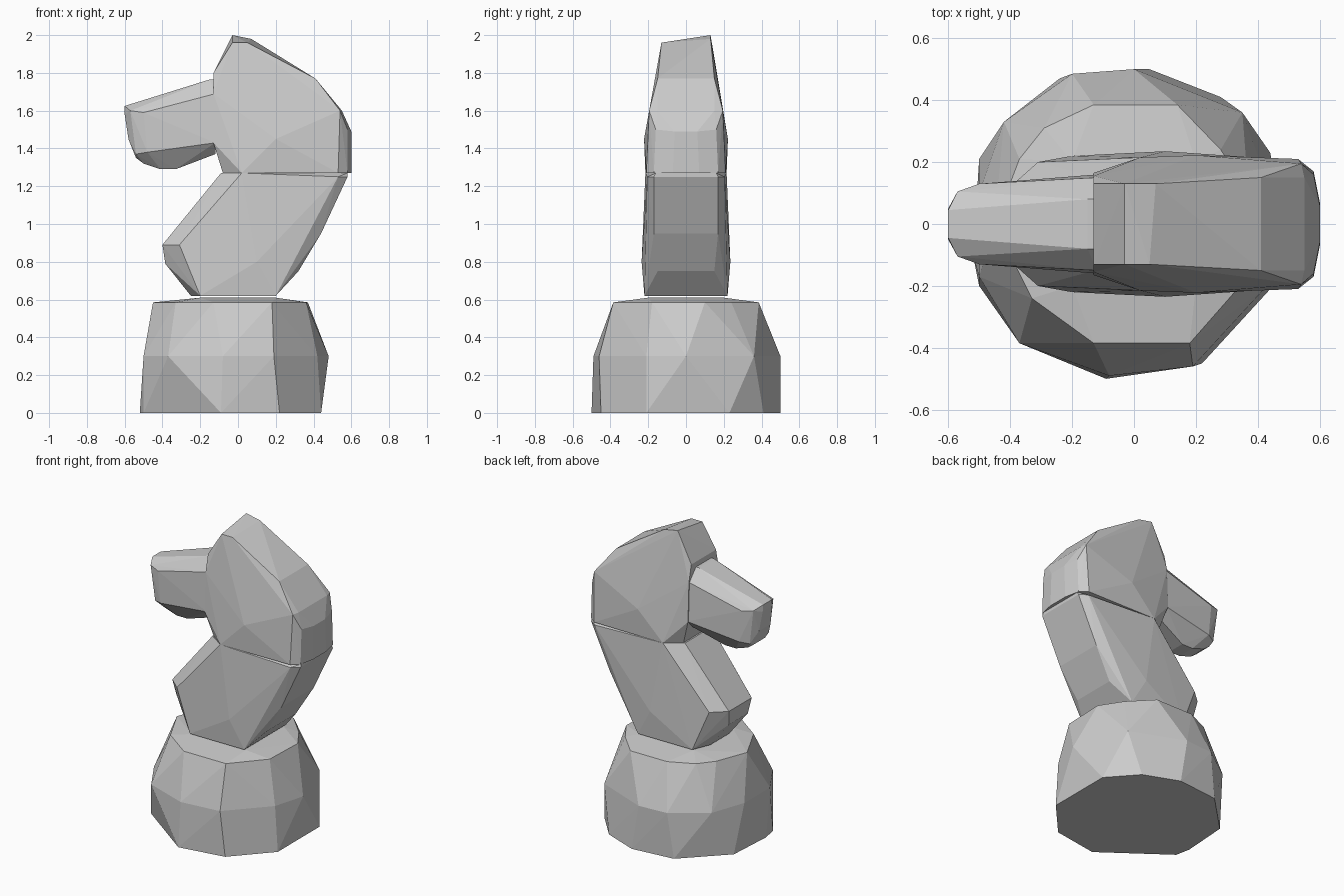
import bpy
import bmesh

default = bpy.data.objects.get("Cube")
if default:
    bpy.data.objects.remove(default, do_unlink=True)

GREY = (0.6, 0.6, 0.6, 1.0)
stone = bpy.data.materials.new("stone grey")
stone.diffuse_color = GREY
stone.use_nodes = True
stone.node_tree.nodes["Principled BSDF"].inputs["Base Color"].default_value = GREY


def carved_block(name, points):
    """Make a faceted, flat-shaded block as the convex hull of its corners."""
    mesh = bpy.data.meshes.new(name)
    bm = bmesh.new()
    for point in points:
        bm.verts.new(point)
    result = bmesh.ops.convex_hull(bm, input=bm.verts[:])
    unused = {g for g in result["geom_interior"] + result["geom_unused"]
              if isinstance(g, bmesh.types.BMVert)}
    bmesh.ops.delete(bm, geom=list(unused), context="VERTS")
    bmesh.ops.recalc_face_normals(bm, faces=bm.faces[:])
    bm.to_mesh(mesh)
    bm.free()
    mesh.materials.append(stone)
    block = bpy.data.objects.new(name, mesh)
    bpy.context.collection.objects.link(block)
    return block


def ring(height, corners):
    """Lift a plan outline to one height."""
    return [(x, y, height) for x, y in corners]


def both_sides(outline):
    """Turn (x, z, half width) corners into matching front and back corners."""
    return [(x, side * half, z) for x, z, half in outline for side in (-1, 1)]


# Base: three staggered rings and a slightly raised crown
foot_ring = ring(0, [(-.09, -.5), (.22, -.45), (.44, -.21), (.44, .23), (.28, .41),
                     (.05, .5), (-.24, .47), (-.5, .21), (-.52, -.1), (-.5, -.2)])
belly_ring = ring(.3, [(-.37, -.385), (-.08, -.49), (.19, -.46), (.42, -.21), (.48, 0),
                       (.35, .36), (0, .5), (-.2, .485), (-.42, .33), (-.5, .1),
                       (-.5, -.17)])
shoulder_ring = ring(.585, [(-.13, -.385), (.18, -.385), (.36, -.18), (.37, .1),
                            (.28, .24), (.14, .385), (-.13, .385), (-.29, .31),
                            (-.37, .21), (-.45, 0), (-.33, -.24)])
crown_ring = ring(.61, [(-.2, -.2), (.2, -.2), (.2, .2), (-.2, .2)])
carved_block("base", foot_ring + belly_ring + shoulder_ring + crown_ring)

# Neck: broad flat sides with narrower front and rear edges
neck_sides = [(-.2, .62, .22), (.2, .62, .22), (.1, .8, .235), (-.31, .89, .2),
              (.02, 1.27, .215), (.53, 1.25, .205)]
neck_edges = [(-.25, .62, .1), (-.385, .79, .1), (-.4, .89, .12), (-.09, 1.27, .14),
              (.32, .75, .15), (.44, .95, .17), (.58, 1.25, .17), (.58, 1.27, .16)]
carved_block("neck", both_sides(neck_sides + neck_edges))

# Head: wide at the jaw and tapering to a slanted crest
head_sides = [(.02, 1.27, .215), (.53, 1.27, .21), (.54, 1.6, .195),
              (.2, 1.45, .222), (-.13, 1.43, .165), (-.13, 1.69, .155)]
head_edges = [(-.08, 1.27, .14), (-.13, 1.8, .13), (.41, 1.77, .15),
              (.55, 1.6, .15), (.6, 1.27, .07), (.6, 1.49, .06),
              (.58, 1.27, .17), (.58, 1.5, .16)]
crest = [(-.03, -.13, 1.96), (.05, -.13, 1.96), (-.03, .13, 2), (.07, .13, 1.98)]
carved_block("head", both_sides(head_sides + head_edges) + crest)

# Muzzle: tapering snout with bevelled bridge, nose and chin
muzzle_sides = [(-.12, 1.43, .16), (-.12, 1.69, .15), (-.57, 1.6, .105),
                (-.5, 1.59, .13), (-.54, 1.37, .1), (-.48, 1.38, .13)]
muzzle_edges = [(-.12, 1.765, .08), (-.15, 1.765, .08), (-.6, 1.625, .045),
                (-.6, 1.58, .05), (-.58, 1.45, .06), (-.54, 1.35, .06),
                (-.5, 1.32, .06), (-.41, 1.29, .06), (-.33, 1.29, .06),
                (-.12, 1.37, .1)]
carved_block("muzzle", both_sides(muzzle_sides + muzzle_edges))
